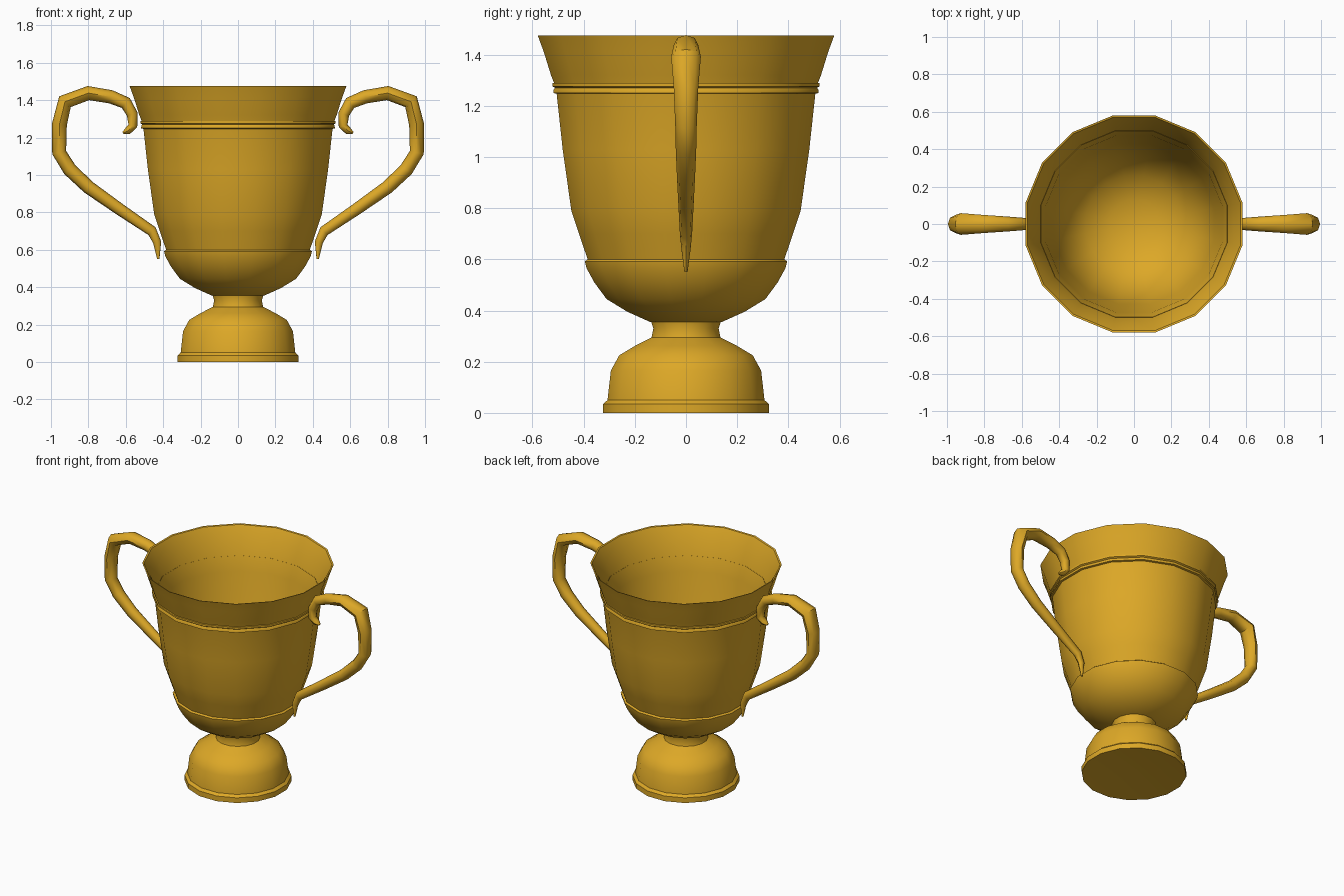
import bpy, bmesh, math
from mathutils import Vector

if "Cube" in bpy.data.objects:
    bpy.data.objects.remove(bpy.data.objects["Cube"])

gold = bpy.data.materials.new("gold")
gold.diffuse_color = (0.723, 0.392, 0.02, 1)
gold.use_nodes = True
gold.node_tree.nodes["Principled BSDF"].inputs["Base Color"].default_value = gold.diffuse_color


def finish(name, bm, angle=40):
    bmesh.ops.recalc_face_normals(bm, faces=bm.faces)
    me = bpy.data.meshes.new(name)
    bm.to_mesh(me)
    bm.free()
    me.materials.append(gold)
    ob = bpy.data.objects.new(name, me)
    bpy.context.collection.objects.link(ob)
    bpy.ops.object.select_all(action='DESELECT')
    ob.select_set(True)
    bpy.context.view_layer.objects.active = ob
    bpy.ops.object.shade_smooth_by_angle(angle=math.radians(angle))
    return ob


def skin(bm, rings):
    """Join successive rings; single-vertex rings become fans."""
    for a, b in zip(rings, rings[1:]):
        n = max(len(a), len(b))
        for i in range(n):
            j = (i + 1) % n
            if len(a) == 1:
                bm.faces.new((a[0], b[i], b[j]))
            elif len(b) == 1:
                bm.faces.new((a[i], b[0], a[j]))
            else:
                bm.faces.new((a[i], b[i], b[j], a[j]))


def lathe(name, profile, sides=16, grow=1.015):
    bm = bmesh.new()
    rings = []
    for r, z in profile:
        if r == 0:
            rings.append([bm.verts.new((0, 0, z))])
            continue
        rings.append([bm.verts.new((r * grow * math.cos(t), r * grow * math.sin(t), z))
                      for t in (2 * math.pi * (i + 0.5) / sides for i in range(sides))])
    skin(bm, rings)
    return finish(name, bm)


# Domed foot with slight hollow underneath, and neck
lathe("foot", [(0, 0.02), (0.325, 0), (0.325, 0.035), (0.308, 0.05), (0.295, 0.165),
               (0.262, 0.225), (0.20, 0.262), (0.135, 0.295), (0.128, 0.33),
               (0.14, 0.365), (0, 0.365)])

# Cup: lower bowl, ledge, wall, collar, flared lip, then the inside
lathe("cup", [(0, 0.35), (0.14, 0.355), (0.23, 0.395), (0.312, 0.445), (0.36, 0.51),
              (0.39, 0.565), (0.397, 0.592), (0.386, 0.6), (0.42, 0.70), (0.45, 0.79),
              (0.484, 1.03), (0.508, 1.25), (0.518, 1.29), (0.53, 1.32), (0.558, 1.41),
              (0.582, 1.475), (0.572, 1.472), (0.535, 1.40), (0.50, 1.29), (0.475, 1.2),
              (0.43, 0.80), (0.36, 0.6), (0.26, 0.48), (0.13, 0.425), (0, 0.41)])

# Raised collar under the lip
lathe("collar", [(0.50, 1.245), (0.52, 1.25), (0.519, 1.264), (0.514, 1.27),
                 (0.524, 1.276), (0.524, 1.288), (0.50, 1.295)])

# Handles: x, z, half thickness in the plane, half width in y
path = [(0.615, 1.225, 0.006, 0.010), (0.59, 1.235, 0.020, 0.024),
        (0.562, 1.262, 0.024, 0.028), (0.565, 1.325, 0.030, 0.030),
        (0.60, 1.385, 0.034, 0.034), (0.68, 1.418, 0.036, 0.040),
        (0.80, 1.438, 0.038, 0.048), (0.925, 1.392, 0.042, 0.058),
        (0.955, 1.27, 0.040, 0.048), (0.956, 1.12, 0.038, 0.042),
        (0.90, 1.03, 0.038, 0.040), (0.80, 0.935, 0.036, 0.036),
        (0.63, 0.815, 0.032, 0.030), (0.46, 0.70, 0.028, 0.024),
        (0.432, 0.64, 0.022, 0.018), (0.426, 0.55, 0.006, 0.006)]


def handle(name, side, sides=8):
    bm = bmesh.new()
    rings = []
    for k, (x, z, h, w) in enumerate(path):
        p, q = path[max(k - 1, 0)], path[min(k + 1, len(path) - 1)]
        d = Vector((q[0] - p[0], q[1] - p[1])).normalized()
        ring = []
        for i in range(sides):
            t = 2 * math.pi * i / sides
            c = h * math.cos(t)
            ring.append(bm.verts.new((side * (x - d.y * c), w * math.sin(t), z + d.x * c)))
        rings.append(ring)
    skin(bm, rings)
    bm.faces.new(rings[0])
    bm.faces.new(rings[-1])
    finish(name, bm, 50)


handle("right_handle", 1)
handle("left_handle", -1)
